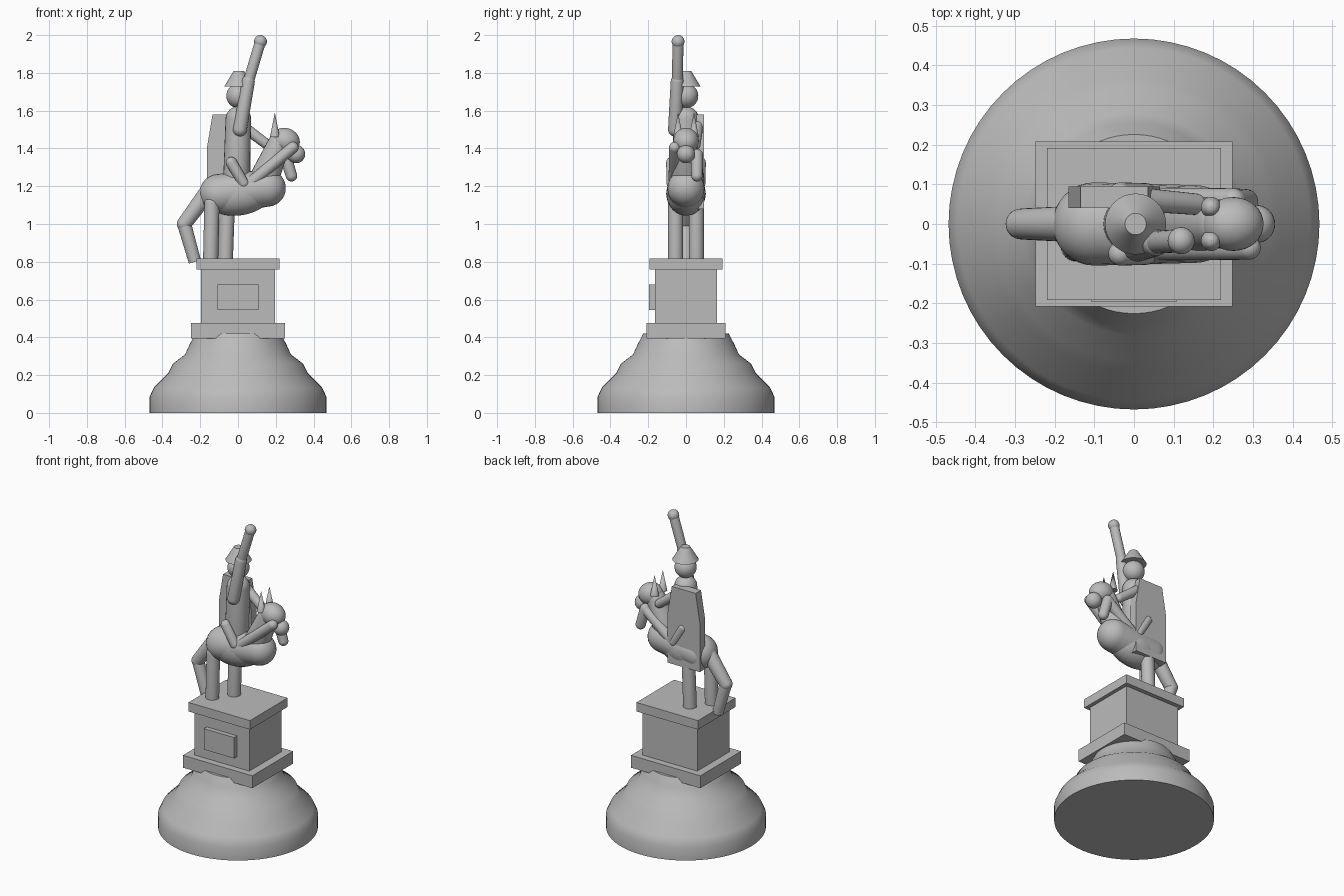
import bpy, bmesh, math
from mathutils import Vector, Matrix

cube = bpy.data.objects.get("Cube")
if cube:
    bpy.data.objects.remove(cube, do_unlink=True)

# Single stone colour
stone = bpy.data.materials.new("grey stone")
stone.use_nodes = True
colour = (0.5, 0.5, 0.5, 1)
stone.diffuse_color = colour
stone.node_tree.nodes["Principled BSDF"].inputs["Base Color"].default_value = colour


def finish(name, bm, smooth=False):
    bmesh.ops.recalc_face_normals(bm, faces=bm.faces[:])
    mesh = bpy.data.meshes.new(name)
    bm.to_mesh(mesh)
    bm.free()
    mesh.materials.append(stone)
    obj = bpy.data.objects.new(name, mesh)
    bpy.context.collection.objects.link(obj)
    if smooth:
        bpy.ops.object.select_all(action='DESELECT')
        obj.select_set(True)
        bpy.context.view_layer.objects.active = obj
        bpy.ops.object.shade_smooth_by_angle(angle=math.radians(40))
    return obj


def lathe(name, profile, origin=(0, 0, 0), axis=(0, 0, 1), steps=32):
    """Turn (radius, height) points around an axis."""
    bm = bmesh.new()
    verts = [bm.verts.new((r, 0, h)) for r, h in profile]
    edges = [bm.edges.new(pair) for pair in zip(verts, verts[1:])]
    bmesh.ops.spin(bm, geom=verts + edges, cent=(0, 0, 0), axis=(0, 0, 1),
                   angle=math.tau, steps=steps, use_duplicate=False)
    bmesh.ops.remove_doubles(bm, verts=bm.verts[:], dist=0.0001)
    turn = Vector(axis).to_track_quat('Z', 'Y').to_matrix().to_4x4()
    bm.transform(Matrix.Translation(origin) @ turn)
    return finish(name, bm, True)


def limb(name, start, end, r1, r2, round_start=True, round_end=True):
    """Tapered rod with round or flat ends."""
    a, b = Vector(start), Vector(end)
    length = (b - a).length
    quarter = [i * math.pi / 16 for i in range(9)]
    low = [(r1 * math.sin(t), -r1 * math.cos(t)) for t in quarter]
    high = [(r2 * math.cos(t), length + r2 * math.sin(t)) for t in quarter]
    profile = low if round_start else [(0, 0), (r1, 0)]
    profile = profile + (high if round_end else [(r2, length), (0, length)])
    return lathe(name, profile, a, b - a, 24)


def ball(name, centre, radius, scale=(1, 1, 1), tilt=0):
    bm = bmesh.new()
    bmesh.ops.create_uvsphere(bm, u_segments=32, v_segments=16, radius=radius)
    bm.transform(Matrix.Translation(centre) @ Matrix.Rotation(tilt, 4, 'Y')
                 @ Matrix.Diagonal((*scale, 1)))
    return finish(name, bm, True)


def block(name, half_x, half_y, z1, z2, y=0):
    bm = bmesh.new()
    bmesh.ops.create_cube(bm, size=2)
    bm.transform(Matrix.Translation((0, y, (z1 + z2) / 2))
                 @ Matrix.Diagonal((half_x, half_y, (z2 - z1) / 2, 1)))
    return finish(name, bm)


# Mound and pedestal
lathe("round_base", [(0, 0), (0.468, 0), (0.468, 0.085), (0.445, 0.135),
                     (0.37, 0.21), (0.345, 0.26), (0.28, 0.31),
                     (0.255, 0.365), (0.226, 0.42), (0, 0.42)], steps=64)
block("plinth", 0.248, 0.208, 0.395, 0.475)
block("pedestal", 0.196, 0.165, 0.475, 0.76)
block("pedestal_cap", 0.22, 0.192, 0.76, 0.818)
block("plaque", 0.108, 0.016, 0.545, 0.68, -0.179)

# Horse body, neck and head
limb("horse_body", (-0.1, 0, 1.16), (0.155, 0, 1.19), 0.105, 0.098)
ball("horse_belly", (0, 0, 1.16), 0.115, (1.6, 0.9, 1), -0.12)
limb("horse_neck", (0.13, 0, 1.22), (0.215, 0, 1.42), 0.08, 0.06)
ball("horse_head", (0.25, 0, 1.44), 0.068, (1.15, 1, 1), 0.3)
ball("horse_muzzle", (0.308, 0, 1.37), 0.048)
for side, y in (("right", -0.042), ("left", 0.042)):
    lathe(side + "_ear", [(0, 0), (0.026, 0), (0, 0.13)], (0.195, y, 1.46))

# Horse legs and tail
limb("right_hind_leg", (-0.145, -0.055, 0.81), (-0.138, -0.055, 1.11), 0.04, 0.04, False)
limb("left_hind_leg", (-0.067, 0.055, 0.81), (-0.055, 0.055, 1.14), 0.04, 0.04, False)
limb("right_foreleg", (0.07, -0.06, 1.22), (0.29, -0.06, 1.405), 0.032, 0.03)
limb("left_upper_foreleg", (0.07, 0.06, 1.22), (0.25, 0.06, 1.365), 0.032, 0.03)
limb("left_lower_foreleg", (0.25, 0.058, 1.365), (0.283, 0.058, 1.255), 0.032, 0.03)
limb("upper_tail", (-0.17, 0, 1.155), (-0.285, 0, 1.0), 0.045, 0.039)
limb("lower_tail", (-0.285, 0, 1.0), (-0.228, 0, 0.8), 0.037, 0.033, True, False)

# Rider
limb("rider_torso", (-0.008, 0, 1.24), (0.002, 0, 1.555), 0.07, 0.068)
ball("rider_head", (0.003, 0, 1.678), 0.065)
lathe("rider_hat", [(0, 0), (0.077, 0), (0.027, 0.083), (0, 0.083)], (0.004, 0, 1.728))
for side, y in (("right", -0.075), ("left", 0.075)):
    limb("rider_" + side + "_leg", (-0.035, y, 1.325), (0.03, y, 1.215), 0.03, 0.028)
limb("rider_right_arm", (0.01, -0.058, 1.5), (0.055, -0.047, 1.755), 0.037, 0.034)
limb("raised_staff", (0.045, -0.047, 1.72), (0.117, -0.042, 1.96), 0.029, 0.029)
ball("staff_knob", (0.119, -0.042, 1.966), 0.034)
limb("rider_left_arm", (0.015, 0.062, 1.525), (0.155, 0.05, 1.42), 0.03, 0.027)

# Shield hanging on the rider's left side
bm = bmesh.new()
half = [(0.085, 1.58), (0.115, 1.4), (0.115, 1.08)]
outline = half + [(-x, z) for x, z in reversed(half)]
face = bm.faces.new([bm.verts.new((x - 0.05, 0.04, z)) for x, z in outline])
grown = bmesh.ops.extrude_face_region(bm, geom=[face])["geom"]
bmesh.ops.translate(bm, vec=(0, 0.055, 0),
                    verts=[v for v in grown if isinstance(v, bmesh.types.BMVert)])
if not any(f.normal.y < 0 and abs(f.calc_center_median().y - 0.04) < 0.001 for f in bm.faces):
    bm.faces.new([v for v in bm.verts if abs(v.co.y - 0.04) < 0.001])
finish("shield", bm)
